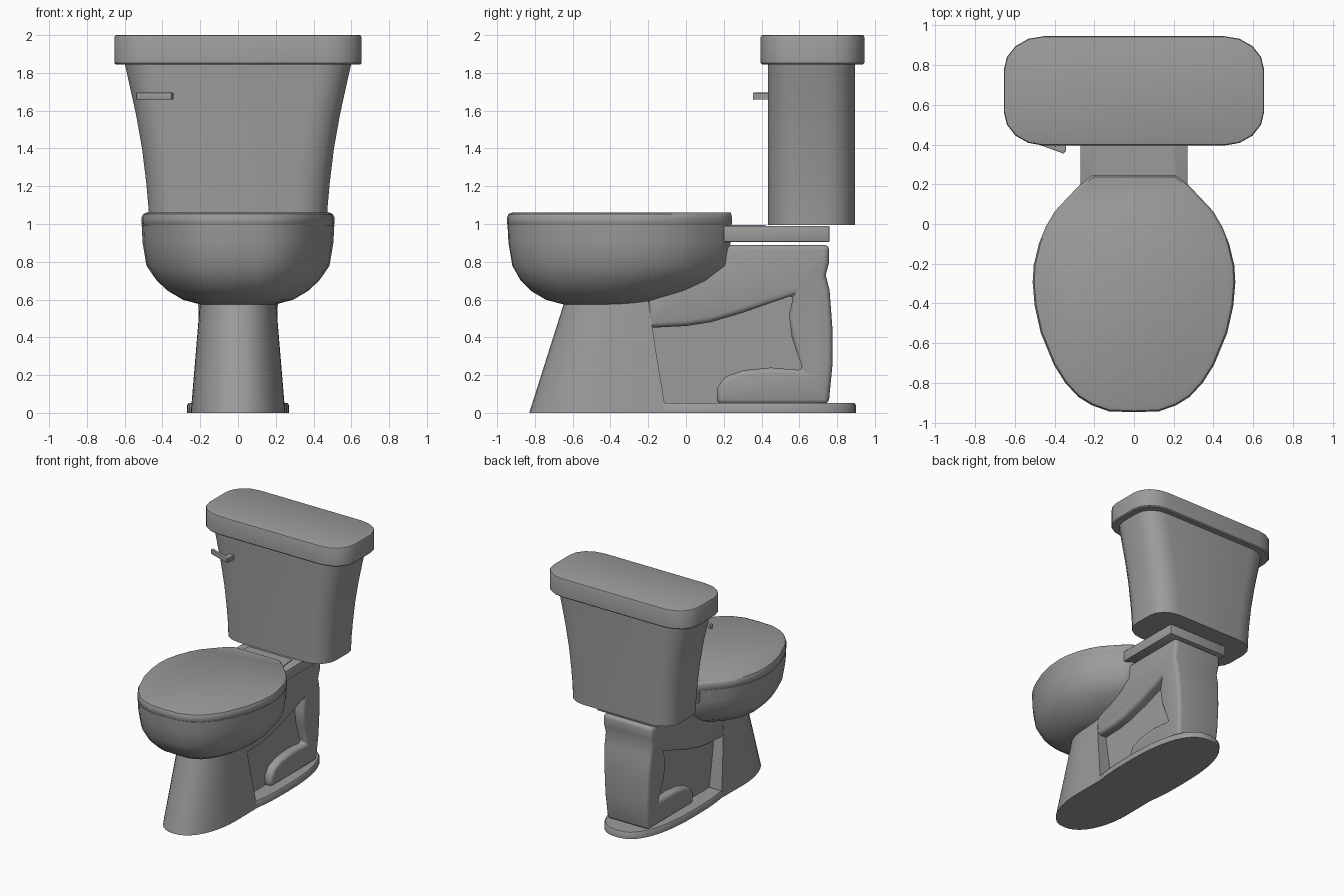
import bpy, bmesh, math
from mathutils import Matrix

cube = bpy.data.objects.get("Cube")
if cube:
    bpy.data.objects.remove(cube, do_unlink=True)

mat = bpy.data.materials.new("grey porcelain")
mat.use_nodes = True
GREY = (0.33, 0.33, 0.33, 1)
mat.diffuse_color = GREY
mat.node_tree.nodes["Principled BSDF"].inputs["Base Color"].default_value = GREY


def finish(name, bm, bevel=0, segments=2, angle=35):
    """Turn a bmesh into a named, shaded object with an optional bevel."""
    bmesh.ops.recalc_face_normals(bm, faces=bm.faces)
    mesh = bpy.data.meshes.new(name)
    bm.to_mesh(mesh)
    bm.free()
    mesh.materials.append(mat)
    ob = bpy.data.objects.new(name, mesh)
    bpy.context.collection.objects.link(ob)
    bpy.ops.object.select_all(action='DESELECT')
    ob.select_set(True)
    bpy.context.view_layer.objects.active = ob
    if bevel:
        mod = ob.modifiers.new("soft edges", 'BEVEL')
        mod.width, mod.segments, mod.limit_method = bevel, segments, 'ANGLE'
        mod.angle_limit = math.radians(40)
        bpy.ops.object.modifier_apply(modifier=mod.name)
    bpy.ops.object.shade_smooth_by_angle(angle=math.radians(angle))
    return ob


def loft(name, rings, **kw):
    """Skin a stack of (outline, z) rings and cap both ends."""
    bm = bmesh.new()
    loops = [[bm.verts.new((x, y, z)) for x, y in pts] for pts, z in rings]
    n = len(loops[0])
    for a, b in zip(loops, loops[1:]):
        for i in range(n):
            j = (i + 1) % n
            bm.faces.new((a[i], a[j], b[j], b[i]))
    bm.faces.new(loops[0])
    bm.faces.new(loops[-1])
    return finish(name, bm, **kw)


def side_slab(name, outline, half, taper=0, **kw):
    """Extrude a (y, z) outline across x, widening with height."""
    bm = bmesh.new()
    a, b = [[bm.verts.new((s * (half + taper * z), y, z)) for y, z in outline]
            for s in (-1, 1)]
    bm.faces.new(a)
    bm.faces.new(b)
    for i in range(len(a)):
        j = (i + 1) % len(a)
        bm.faces.new((a[i], a[j], b[j], b[i]))
    return finish(name, bm, **kw)


def box(name, size, centre, turn=0, bevel=0):
    bm = bmesh.new()
    bmesh.ops.create_cube(bm, size=1, matrix=Matrix.Translation(centre)
                          @ Matrix.Rotation(turn, 4, 'Z') @ Matrix.Diagonal((*size, 1)))
    return finish(name, bm, bevel)


def rounded_rect(hx, y0, y1, rx, ry, steps=4):
    pts = []
    for k, (sx, yc) in enumerate(((1, y1 - ry), (-1, y1 - ry), (-1, y0 + ry), (1, y0 + ry))):
        for i in range(steps + 1):
            t = math.pi / 2 * (k + i / steps)
            pts.append((sx * (hx - rx) + rx * math.cos(t), yc + ry * math.sin(t)))
    return pts


def oval(hx, y0, y1, power, n=40):
    def curve(c):
        return math.copysign(abs(c) ** (2 / power), c)
    return [(hx * curve(math.cos(2 * math.pi * i / n)),
             (y0 + y1) / 2 + (y1 - y0) / 2 * curve(math.sin(2 * math.pi * i / n)))
            for i in range(n)]


def mirrored(half):
    """Complete a right-hand outline that starts on the centre line."""
    return half + [(-x, y) for x, y in reversed(half[1:])]


# Egg outline as fractions of half width and length
EGG = mirrored([(0, 0), (.25, .004), (.42, .03), (.55, .065), (.68, .125), (.79, .2),
                (.92, .335), (.98, .45), (1, .55), (.99, .62), (.94, .71), (.87, .785),
                (.78, .85), (.55, .955), (.42, 1)])


def egg(hw, y0, y1):
    return [(x * hw, y0 + y * (y1 - y0)) for x, y in EGG]


# Bowl and closed seat
loft("bowl", [(egg(hw, f, b), z) for hw, f, b, z in (
    (.20, -.65, -.20, .575), (.29, -.74, -.10, .598), (.37, -.82, .03, .645),
    (.43, -.875, .13, .70), (.485, -.92, .22, .78), (.505, -.94, .235, .90),
    (.51, -.945, .24, .995))], angle=40)
loft("seat_lid", [(egg(hw, f, b), z) for hw, f, b, z in (
    (.503, -.94, .237, .99), (.51, -.947, .243, 1.0), (.51, -.947, .243, 1.035),
    (.502, -.94, .24, 1.053), (.485, -.92, .237, 1.06))], angle=40)


# Front pedestal: rounded nose, flat back
def pedestal_ring(hw, y0, y1):
    nose = [(hw * math.sin(t) ** .9, y0 + .62 * (y1 - y0) * (1 - math.cos(t)))
            for t in (math.pi / 2 * i / 10 for i in range(11))]
    return mirrored(nose + [(hw * .99, y1)])


loft("pedestal", [(pedestal_ring(.25, -.83, -.105), 0),
                  (pedestal_ring(.225, -.735, -.155), .3),
                  (pedestal_ring(.20, -.64, -.20), .6)])

# Foot plate
loft("foot_plate", [(oval(.27, -.42, .90, 2.5), 0), (oval(.27, -.42, .90, 2.5), .04),
                    (oval(.262, -.41, .892, 2.5), .052)])

# Recessed side panel and raised trapway around it
side_slab("side_panel", [(-.25, .04), (.68, .04), (.68, .8), (.1, .8), (-.25, .55)], .13)
side_slab("trapway", [
    (-.2, .6), (-.2, .45), (0, .46), (.13, .48), (.3, .53), (.57, .625), (.545, .52),
    (.56, .4), (.62, .225), (.45, .24), (.3, .225), (.2, .19), (.165, .13), (.165, .045),
    (.755, .045), (.775, .25), (.775, .45), (.76, .65), (.74, .73), (.758, .8), (.758, .89),
    (.2, .89), (.1, .75)], .185, taper=.045, bevel=.028, segments=3, angle=50)

# Shelf carrying the tank
box("tank_shelf", (.54, .56, .085), (0, .48, .9475), bevel=.006)
loft("hinge_plate", [([(-.22, .2), (.22, .2), (.195, .42), (-.195, .42)], z) for z in (.98, .996)])

# Tank, flaring towards the top
loft("tank", [(rounded_rect(hx, .435, .895, .17, .15), z) for hx, z in (
    (.47, .995), (.475, 1.1), (.486, 1.22), (.508, 1.4), (.54, 1.58), (.573, 1.73),
    (.602, 1.86))])
loft("tank_lid", [(rounded_rect(.655 - d, .395 + d, .945 - d, .2 - d, .17 - d), z) for d, z in (
    (.008, 1.845), (0, 1.853), (0, 1.988), (.004, 1.997), (.012, 2.0))])

# Flush lever
box("lever_stem", (.045, .08, .035), (-.365, .405, 1.677))
box("lever_arm", (.2, .022, .036), (-.442, .398, 1.677), turn=math.radians(-20), bevel=.003)
